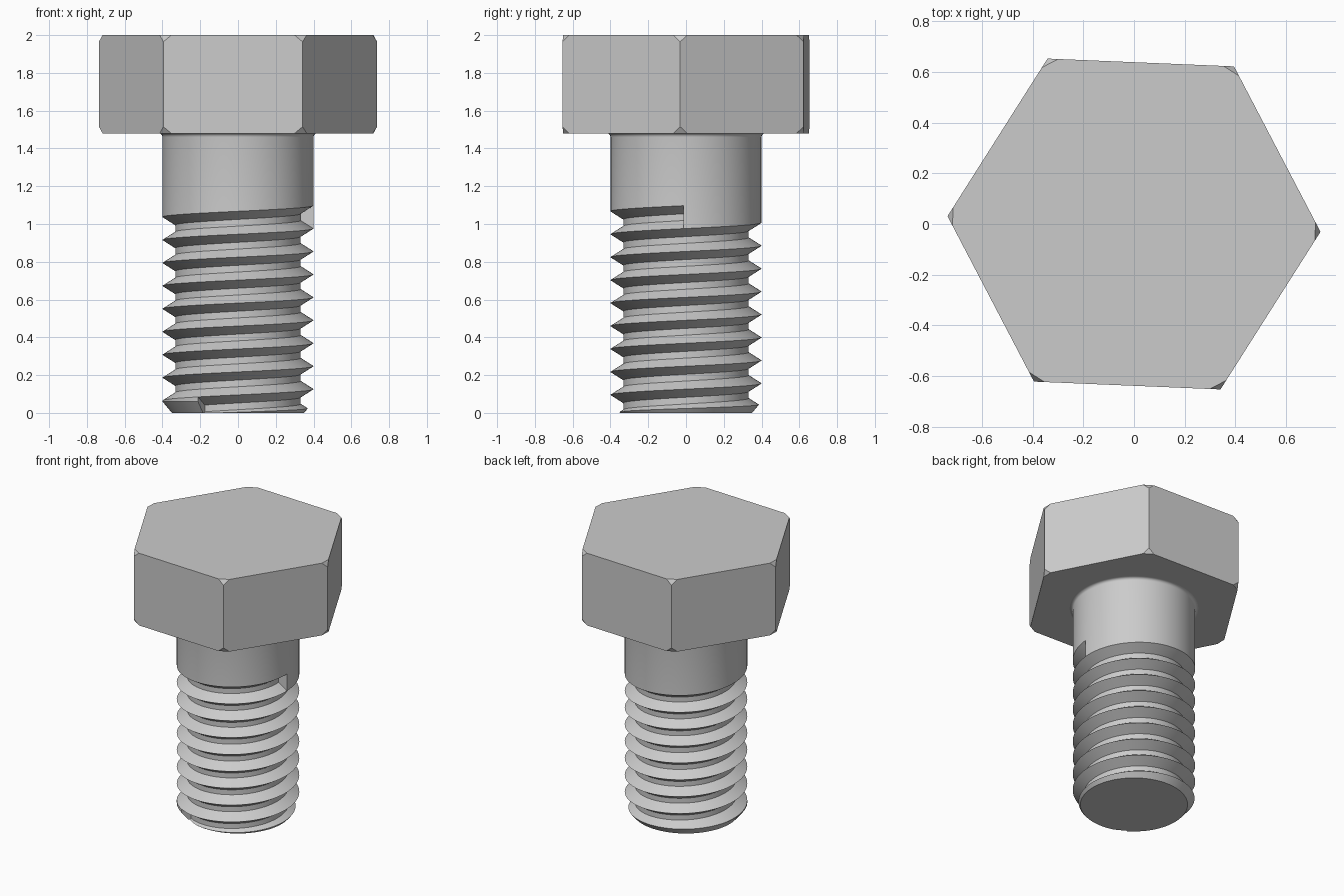
import bpy, bmesh, math
from mathutils import Vector

if "Cube" in bpy.data.objects:
    bpy.data.objects.remove(bpy.data.objects["Cube"])

steel = bpy.data.materials.new("plain_grey_steel")
steel.diffuse_color = (0.6, 0.6, 0.6, 1)
steel.use_nodes = True
steel.node_tree.nodes["Principled BSDF"].inputs["Base Color"].default_value = steel.diffuse_color


def make_object(name, bm):
    bmesh.ops.recalc_face_normals(bm, faces=bm.faces)
    mesh = bpy.data.meshes.new(name)
    bm.to_mesh(mesh)
    bm.free()
    mesh.materials.append(steel)
    ob = bpy.data.objects.new(name, mesh)
    bpy.context.collection.objects.link(ob)
    return ob


# Hexagonal head with clipped corners
HEAD_R, TOP, UNDER = 0.737, 2.0, 1.48
corners = [math.radians(-2.4 + 60 * k) for k in range(6)]
bm = bmesh.new()
base = bm.faces.new([bm.verts.new((HEAD_R * math.cos(a), HEAD_R * math.sin(a), UNDER)) for a in corners])
ext = bmesh.ops.extrude_face_region(bm, geom=[base], use_keep_orig=True)
bmesh.ops.translate(bm, vec=(0, 0, TOP - UNDER),
                    verts=[g for g in ext["geom"] if isinstance(g, bmesh.types.BMVert)])
for a in corners:
    for z, s in ((TOP, 1), (UNDER, -1)):
        r = HEAD_R - 0.021
        cut = bmesh.ops.bisect_plane(
            bm, geom=bm.verts[:] + bm.edges[:] + bm.faces[:], clear_outer=True,
            plane_co=(r * math.cos(a), r * math.sin(a), z),
            plane_no=Vector((0.035 * math.cos(a), 0.035 * math.sin(a), 0.021 * s)).normalized())
        edges = [g for g in cut["geom_cut"] if isinstance(g, bmesh.types.BMEdge)]
        bmesh.ops.edgeloop_fill(bm, edges=edges)
make_object("hex_head", bm)

# Threaded shank: one helical groove swept around a cylinder
R, ROOT, PITCH = 0.4, 0.332, 0.1215
TURN, STEPS, START = 90, 750, 238      # 4 degree steps
LOW = -0.2
bm = bmesh.new()


def pt(i, r, z):
    a = math.radians((START + 4 * i) % 360)
    return (r * math.cos(a), r * math.sin(a), z)


def crest(i):
    return 0.065 + PITCH * (START + 4 * i - 180) / 360


def groove(i):
    z = crest(i)
    return [pt(i, R, z - PITCH), pt(i, ROOT, z - PITCH + 0.043),
            pt(i, ROOT, z - 0.043), pt(i, R, z)]


def face(points):
    bm.faces.new([bm.verts.new(p) for p in points])


for i in range(STEPS):
    a, b = groove(i), groove(i + 1)
    for k in range(3):
        face([a[k], b[k], b[k + 1], a[k + 1]])
face(groove(0))
face(groove(STEPS))

# Plain end below the groove
for i in range(TURN):
    pts = [pt(i, R, LOW), pt(i + 1, R, LOW)]
    if i == TURN - 1:
        pts.append(pt(i + 1, R, crest(0) - PITCH))
    face(pts + [pt(i + 1, R, crest(i + 1) - PITCH), pt(i, R, crest(i) - PITCH)])
face([pt(i, R, LOW) for i in range(TURN)])

# Smooth neck above the groove, with a small fillet under the head
F = 0.02
neck = [(R + F - F * math.cos(t), UNDER - F + F * math.sin(t))
        for t in (math.pi / 2 * k / 5 for k in range(6))] + [(R + F, UNDER + 0.004)]
for i in range(STEPS - TURN, STEPS):
    pts = [pt(i, R, crest(i)), pt(i + 1, R, crest(i + 1)),
           pt(i + 1, *neck[0]), pt(i, *neck[0])]
    if i == STEPS - TURN:
        pts.append(pt(i, R, crest(STEPS)))
    face(pts)
    for p, q in zip(neck, neck[1:]):
        face([pt(i, *p), pt(i + 1, *p), pt(i + 1, *q), pt(i, *q)])
face([pt(i, *neck[-1]) for i in range(TURN)])
bmesh.ops.remove_doubles(bm, verts=bm.verts, dist=1e-5)
shank = make_object("threaded_shank", bm)

# Chamfered tip, trimmed by a cone-ended helper
bm = bmesh.new()
rings = [[bm.verts.new((r * math.cos(2 * math.pi * k / TURN + 0.01), r * math.sin(2 * math.pi * k / TURN + 0.01), z))
          for k in range(TURN)] for r, z in ((0.35, 0), (0.45, 0.12), (0.45, 1.6))]
for lo, hi in zip(rings, rings[1:]):
    for k in range(TURN):
        n = (k + 1) % TURN
        bm.faces.new((lo[k], lo[n], hi[n], hi[k]))
bm.faces.new(rings[0])
bm.faces.new(rings[-1])
cutter = make_object("tip_cutter", bm)
cutter.hide_render = True

mod = shank.modifiers.new("tip", 'BOOLEAN')
mod.operation = 'INTERSECT'
mod.solver = 'EXACT'
mod.object = cutter
bpy.context.view_layer.objects.active = shank
shank.select_set(True)
bpy.ops.object.modifier_apply(modifier=mod.name)
bpy.data.objects.remove(cutter)
bpy.ops.object.shade_smooth_by_angle(angle=math.radians(25))
